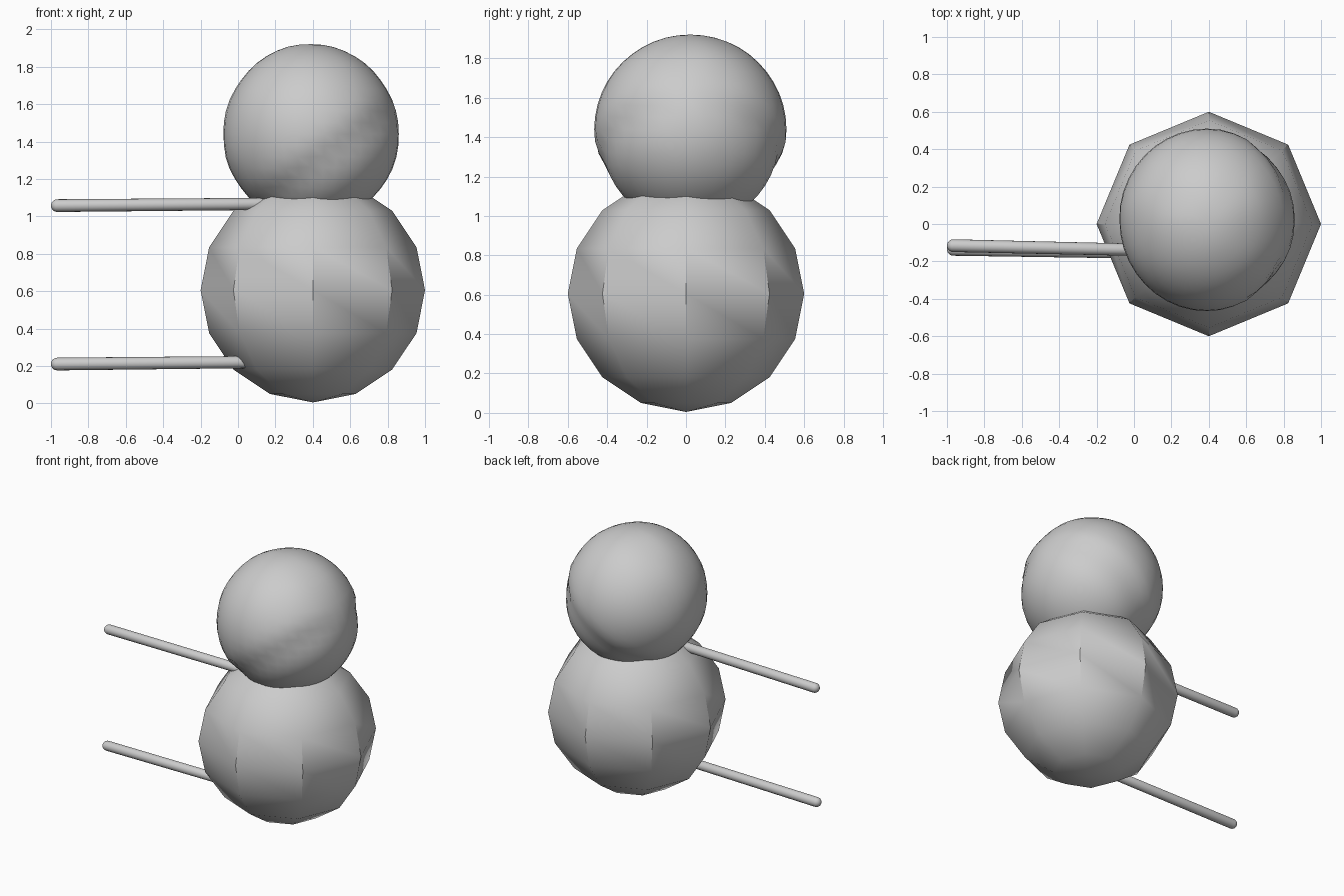
import bpy, math
from mathutils import Vector, noise

if "Cube" in bpy.data.objects:
    bpy.data.objects.remove(bpy.data.objects["Cube"])

grey = bpy.data.materials.new("plain_grey")
grey.diffuse_color = (0.6, 0.6, 0.6, 1)
grey.use_nodes = True
grey.node_tree.nodes["Principled BSDF"].inputs["Base Color"].default_value = grey.diffuse_color


def finish(name, angle):
    ob = bpy.context.object
    ob.name = name
    ob.data.materials.append(grey)
    bpy.ops.object.shade_smooth_by_angle(angle=math.radians(angle))
    return ob


# Body: eight-sided ball with sharp upright edges round its middle
bpy.ops.mesh.primitive_uv_sphere_add(segments=8, ring_count=8, radius=0.6, location=(0.4, 0, 0.605))
finish("body", 40)

# Head: hand-shaped ball with a slanting brow ridge and a shallow hollow below it
bpy.ops.mesh.primitive_uv_sphere_add(segments=40, ring_count=24, radius=1, location=(0.39, 0.022, 1.44))
head = finish("head", 60)
slant = Vector((-0.57, 0, 0.82))
for v in head.data.vertices:
    n = v.co.normalized()
    below = -0.22 - n.dot(slant)
    side = min(1, abs(n.y) * 1.6)
    hollow = 0
    if below > -0.06:
        hollow = 0.045 * min(1, (below + 0.06) / 0.14) * max(0, 1 - max(0, below - 0.08) / 0.35)
    lump = 0.012 * noise.noise(n * 2.5) * (1 - abs(n.y))
    scale = 1 - hollow * side + lump
    v.co = Vector((n.x * 0.47, n.y * 0.488, n.z * 0.48)) * scale


# Arms: round-ended rods reaching out to the left
def rod(name, start, end, radius):
    a, b = Vector(start), Vector(end)
    length = (b - a).length
    bpy.ops.mesh.primitive_uv_sphere_add(segments=16, ring_count=10, radius=radius)
    ob = finish(name, 60)
    for v in ob.data.vertices:
        if v.co.z > 0.001:
            v.co.z += length - radius
        else:
            v.co.z += radius
    ob.location = a
    ob.rotation_euler = (b - a).to_track_quat('Z', 'Y').to_euler()


rod("upper_arm_rod", (-1, -0.115, 1.057), (0.2, -0.142, 1.067), 0.034)
rod("lower_arm_rod", (-1, -0.135, 0.21), (0.2, -0.155, 0.222), 0.034)
